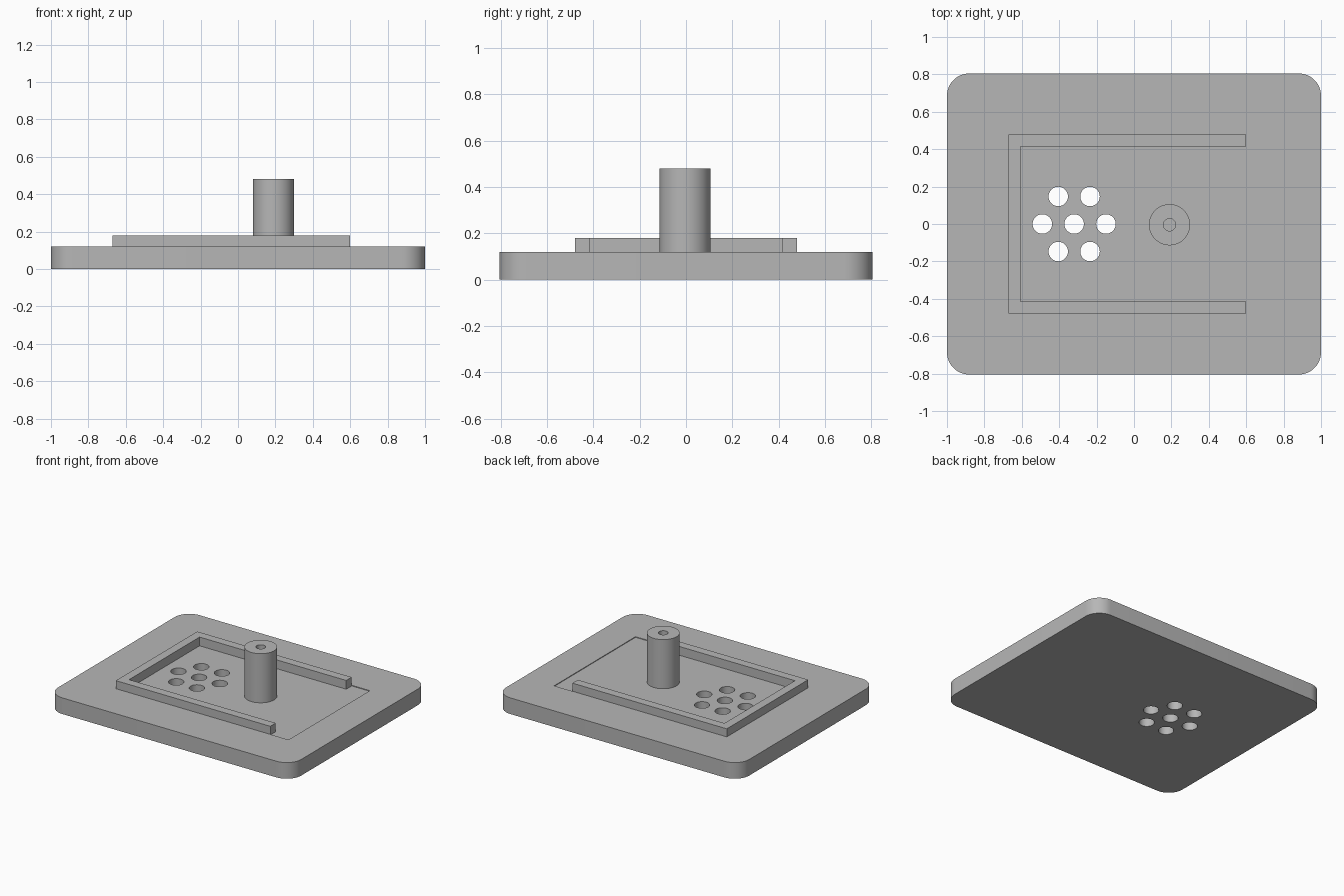
import bpy, bmesh
from math import cos, sin, pi, radians

if "Cube" in bpy.data.objects:
    bpy.data.objects.remove(bpy.data.objects["Cube"], do_unlink=True)

grey = bpy.data.materials.new("plain grey")
grey.use_nodes = True
colour = (0.47, 0.47, 0.47, 1)
grey.diffuse_color = colour
grey.node_tree.nodes["Principled BSDF"].inputs["Base Color"].default_value = colour


def prism(name, outline, z0, z1):
    """Extrude a flat outline from z0 up to z1."""
    bm = bmesh.new()
    face = bm.faces.new([bm.verts.new((x, y, z0)) for x, y in outline])
    top = bmesh.ops.extrude_face_region(bm, geom=[face])["geom"]
    for v in top:
        if isinstance(v, bmesh.types.BMVert):
            v.co.z = z1
    bmesh.ops.recalc_face_normals(bm, faces=bm.faces)
    mesh = bpy.data.meshes.new(name)
    bm.to_mesh(mesh)
    bm.free()
    mesh.materials.append(grey)
    obj = bpy.data.objects.new(name, mesh)
    bpy.context.collection.objects.link(obj)
    return obj


def rect(x0, x1, y):
    return [(x0, -y), (x1, -y), (x1, y), (x0, y)]


def circle(cx, cy, r, n=48):
    return [(cx + r * cos(2 * pi * i / n), cy + r * sin(2 * pi * i / n)) for i in range(n)]


def rounded_rect(hx, hy, r, n=12):
    points = []
    for q, (sx, sy) in enumerate([(1, 1), (-1, 1), (-1, -1), (1, -1)]):
        for i in range(n + 1):
            a = (q + i / n) * pi / 2
            points.append((sx * (hx - r) + r * cos(a), sy * (hy - r) + r * sin(a)))
    return points


def activate(obj):
    bpy.ops.object.select_all(action="DESELECT")
    obj.select_set(True)
    bpy.context.view_layer.objects.active = obj


def cut(obj, cutter):
    cutter.hide_render = True
    activate(obj)
    mod = obj.modifiers.new("cut", "BOOLEAN")
    mod.operation, mod.solver, mod.object = "DIFFERENCE", "EXACT", cutter
    bpy.ops.object.modifier_apply(modifier=mod.name)
    bpy.data.objects.remove(cutter, do_unlink=True)


# Base plate with a very shallow recess and a ring of drain holes
top = 0.12
plate = prism("base_plate", rounded_rect(1, 0.805, 0.12), 0, top)
cut(plate, prism("recess_cutter", rect(-0.67, 0.75, 0.478), top - 0.005, 0.3))
hole_x, ring = -0.32, 0.17
centres = [(hole_x, 0)] + [(hole_x + ring * cos(k * pi / 3), ring * sin(k * pi / 3)) for k in range(6)]
for x, y in centres:
    cut(plate, prism("hole_cutter", circle(x, y, 0.052), -0.1, 0.3))

# Three-sided raised rail, open on one side
x0, x1, y0, w = -0.67, 0.6, 0.478, 0.064
rail = prism("rail", [(x0, -y0), (x1, -y0), (x1, w - y0), (x0 + w, w - y0),
                      (x0 + w, y0 - w), (x1, y0 - w), (x1, y0), (x0, y0)], top - 0.006, 0.18)

# Post with a blind bore in its top
post = prism("post", circle(0.19, -0.004, 0.11, 64), top - 0.006, 0.48)
cut(post, prism("bore_cutter", circle(0.19, -0.004, 0.033, 32), 0.2, 0.6))

for obj in (plate, rail, post):
    activate(obj)
    bpy.ops.object.shade_smooth_by_angle(angle=radians(30))
